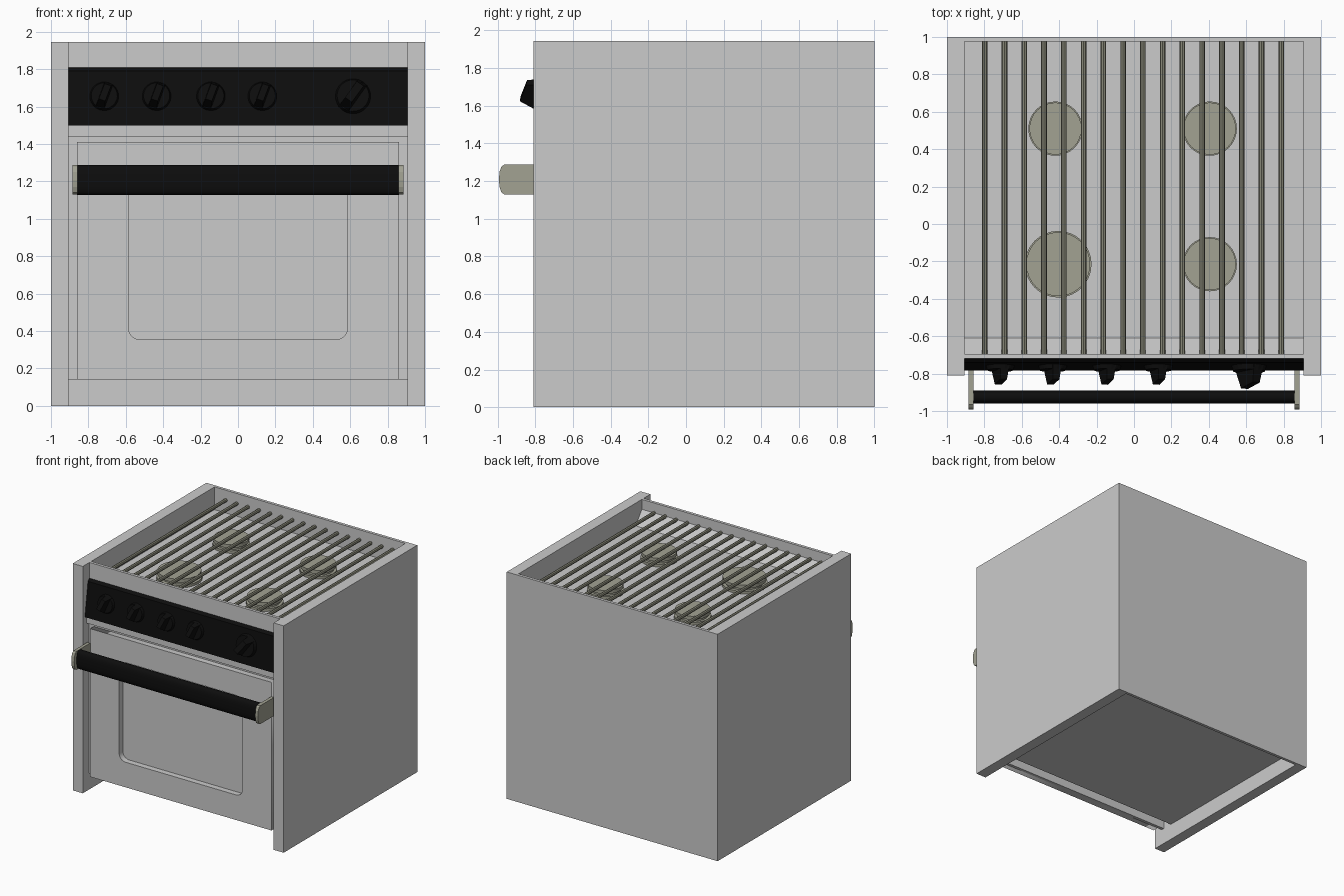
import bpy, bmesh, math
from mathutils import Matrix, Vector

if "Cube" in bpy.data.objects:
    bpy.data.objects.remove(bpy.data.objects["Cube"])


def material(name, rgb):
    m = bpy.data.materials.new(name)
    m.diffuse_color = (*rgb, 1)
    m.use_nodes = True
    m.node_tree.nodes["Principled BSDF"].inputs["Base Color"].default_value = m.diffuse_color
    return m


BLACK = material("black", (0.004, 0.004, 0.004))
METAL = material("warm_metal", (0.36, 0.36, 0.29))
BAR = material("bar_metal", (0.25, 0.25, 0.19))


def finish(name, bm, mat=None, smooth=False):
    bmesh.ops.recalc_face_normals(bm, faces=bm.faces)
    me = bpy.data.meshes.new(name)
    bm.to_mesh(me)
    bm.free()
    ob = bpy.data.objects.new(name, me)
    bpy.context.collection.objects.link(ob)
    if mat:
        me.materials.append(mat)
    if smooth:
        bpy.ops.object.select_all(action='DESELECT')
        ob.select_set(True)
        bpy.context.view_layer.objects.active = ob
        bpy.ops.object.shade_smooth_by_angle(angle=math.radians(35))
    return ob


def prism(bm, pts, x0, x1):
    """Extrude a (y, z) outline along x."""
    face = bm.faces.new([bm.verts.new((x0, y, z)) for y, z in pts])
    ext = bmesh.ops.extrude_face_region(bm, geom=[face])
    verts = [v for v in ext["geom"] if isinstance(v, bmesh.types.BMVert)]
    bmesh.ops.translate(bm, verts=verts, vec=(x1 - x0, 0, 0))
    return verts


def profile(name, pts, x0, x1, mat=None, smooth=False):
    bm = bmesh.new()
    prism(bm, pts, x0, x1)
    return finish(name, bm, mat, smooth)


def box(name, x0, x1, y0, y1, z0, z1, mat=None):
    return profile(name, [(y0, z0), (y1, z0), (y1, z1), (y0, z1)], x0, x1, mat)


def disc(bm, r1, r2, z0, z1, mtx=Matrix(), n=32):
    bmesh.ops.create_cone(bm, cap_ends=True, segments=n, radius1=r1, radius2=r2, depth=z1 - z0,
                          matrix=mtx @ Matrix.Translation((0, 0, (z0 + z1) / 2)))


# Cabinet
for side, s in (("left", -1), ("right", 1)):
    box(side + "_side_panel", min(s, s * 0.905), max(s, s * 0.905), -0.81, 1, 0, 1.945)
box("back_panel", -0.905, 0.905, 0.975, 1, 0, 1.945)
box("oven_body", -0.905, 0.905, -0.61, 0.975, 0.14, 1.75)

# Front frame with ledge, tilted fascia and the sloped front of the hob tray
profile("front_frame", [(-0.70, 0.14), (-0.725, 0.14), (-0.725, 1.44), (-0.76, 1.44), (-0.76, 1.5),
                        (-0.72, 1.81), (-0.72, 1.945), (-0.695, 1.945), (-0.695, 1.86),
                        (-0.61, 1.75), (-0.61, 1.70), (-0.70, 1.60)], -0.905, 0.905)
profile("control_panel", [(-0.72, 1.81), (-0.74, 1.79), (-0.782, 1.5), (-0.755, 1.5)],
        -0.905, 0.905, BLACK)

# Oven door: outline with a rounded window opening
W, ZB, ZT, R = 0.585, 0.355, 1.21, 0.06
window = []
for cx, cz, a0 in ((W - R, ZT - R, 0), (-W + R, ZT - R, 90), (-W + R, ZB + R, 180), (W - R, ZB + R, 270)):
    for k in range(6):
        a = math.radians(a0 + 18 * k)
        window.append((cx + R * math.cos(a), cz + R * math.sin(a)))
outline = [(-0.86, 0.14), (0.86, 0.14), (0.86, 1.41), (-0.86, 1.41)]
cu = bpy.data.curves.new("oven_door", 'CURVE')
cu.dimensions = '2D'
cu.fill_mode = 'BOTH'
cu.extrude = 0.025
for loop in (outline, window):
    sp = cu.splines.new('POLY')
    sp.points.add(len(loop) - 1)
    for p, (x, z) in zip(sp.points, loop):
        p.co = (x, z, 0, 1)
    sp.use_cyclic_u = True
door = bpy.data.objects.new("oven_door", cu)
bpy.context.collection.objects.link(door)
door.location = (0, -0.75, 0)
door.rotation_euler = (math.pi / 2, 0, 0)
bpy.context.view_layer.objects.active = door
door.select_set(True)
bpy.ops.object.convert(target='MESH')

# Door handle: rounded bar between two brackets
bar = [(-0.925 - 0.035 * math.copysign(abs(math.cos(a)) ** 0.7, math.cos(a)),
        1.208 + 0.08 * math.copysign(abs(math.sin(a)) ** 0.7, math.sin(a)))
       for a in (2 * math.pi * k / 24 for k in range(24))]
profile("handle_bar", bar, -0.86, 0.86, BLACK, True)
bracket = [(-0.775, 1.13), (-0.965, 1.13), (-0.98, 1.14), (-0.99, 1.17), (-0.993, 1.208),
           (-0.99, 1.25), (-0.98, 1.277), (-0.965, 1.288), (-0.775, 1.288)]
for side, s in (("left", -1), ("right", 1)):
    profile(side + "_handle_bracket", bracket, s * 0.858, s * 0.885, METAL)

# Control knobs: tapered disc with a raised wedge grip
tilt = Matrix.Rotation(math.radians(82), 4, 'X')
grip = [(-0.075, 0.0), (-0.035, 0.098), (0.055, 0.08), (0.075, 0.0)]
for i, (x, size, turn) in enumerate(((-0.715, 1, -20), (-0.435, 1, -20), (-0.145, 1, -20),
                                     (0.13, 1, -20), (0.615, 1.22, -35))):
    m = (Matrix.Translation((x, -0.757, 1.655)) @ tilt
         @ Matrix.Rotation(math.radians(turn), 4, 'Z') @ Matrix.Scale(size, 4))
    bm = bmesh.new()
    prism(bm, grip, -0.026, 0.026)
    for v in bm.verts:
        if v.co.z > 0.05:
            v.co.x *= 0.7
    bm.transform(m)
    disc(bm, 0.078 * size, 0.07 * size, 0, 0.025 * size, m @ Matrix.Scale(1 / size, 4), 24)
    finish(f"knob_{i + 1}", bm, BLACK)

# Burners: base, neck and cap
for i, (x, y, r) in enumerate(((-0.42, 0.51, 0.145), (0.405, 0.51, 0.145),
                               (0.405, -0.215, 0.145), (-0.405, -0.215, 0.178))):
    bm = bmesh.new()
    at = Matrix.Translation((x, y, 1.75))
    disc(bm, r, r, 0, 0.022, at)
    disc(bm, r * 0.85, r * 0.85, 0.02, 0.045, at)
    disc(bm, r * 0.96, r * 0.96, 0.043, 0.072, at)
    finish(f"burner_{i + 1}", bm, METAL, True)

# Grate bars running front to back
for i in range(16):
    bm = bmesh.new()
    disc(bm, 0.015, 0.015, -0.975, 0.697,
         Matrix.Translation((-0.798 + i * 0.1057, 0, 1.86)) @ Matrix.Rotation(math.pi / 2, 4, 'X')
         , 8)
    finish(f"grate_bar_{i + 1}", bm, BAR)
